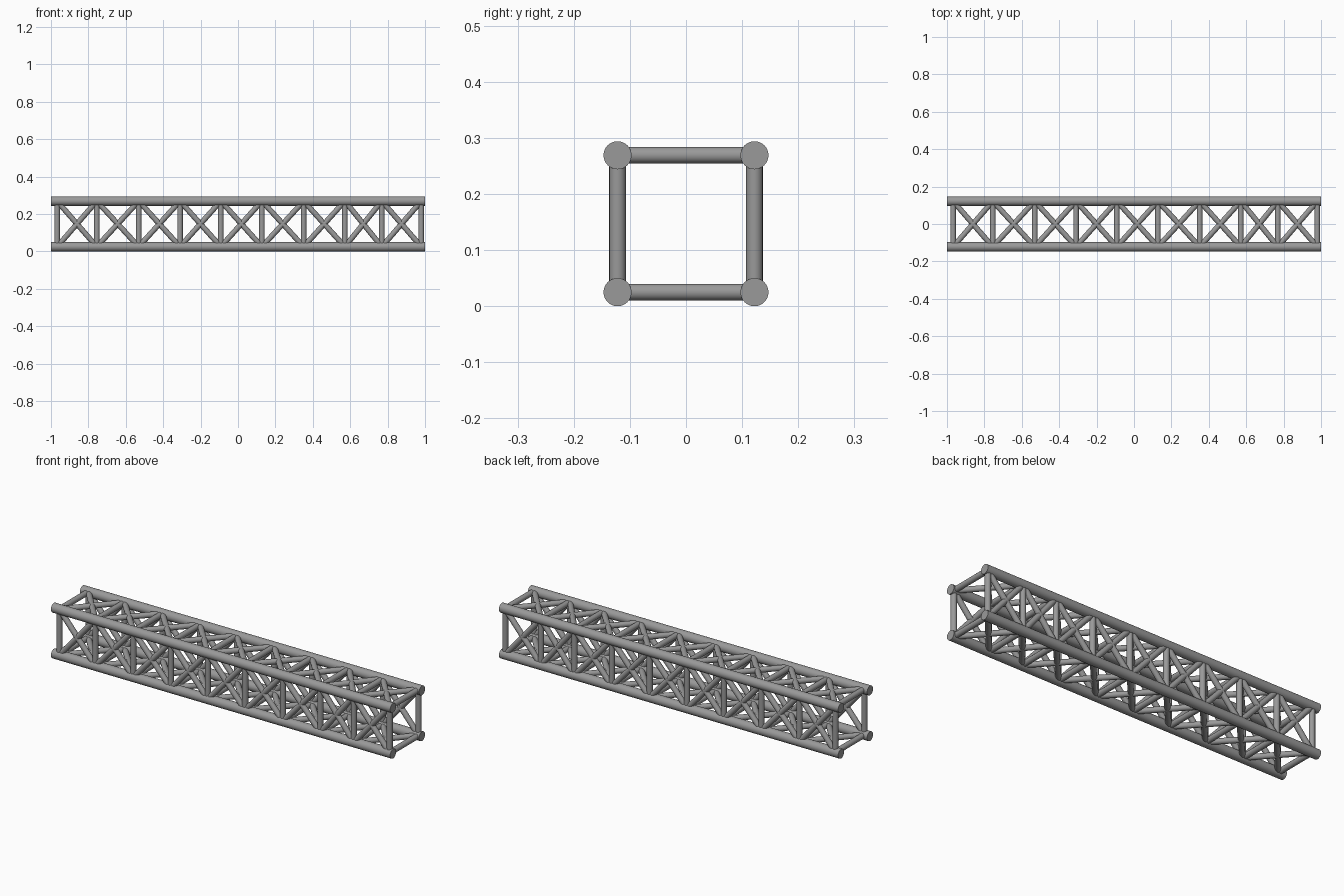
import bpy
import math
from mathutils import Vector

cube = bpy.data.objects.get("Cube")
if cube:
    bpy.data.objects.remove(cube, do_unlink=True)

GREY = (0.32, 0.32, 0.32, 1.0)
metal = bpy.data.materials.new("grey_metal")
metal.use_nodes = True
metal.diffuse_color = GREY
metal.node_tree.nodes["Principled BSDF"].inputs["Base Color"].default_value = GREY

CHORD_R, POST_R, BRACE_R = 0.025, 0.0148, 0.0145
HALF = 0.122                # chord offset from the truss axis
MID_Z = HALF + CHORD_R      # height of the truss axis
STATIONS = [-0.967, -0.755, -0.531, -0.31, -0.092, 0.128, 0.351, 0.571, 0.769, 0.98]


def tube(name, start, end, radius, sides):
    """Smooth round bar between two points."""
    start, end = Vector(start), Vector(end)
    axis = end - start
    bpy.ops.mesh.primitive_cylinder_add(vertices=sides, radius=radius, depth=axis.length,
                                        location=(start + end) / 2)
    bar = bpy.context.object
    bar.name = name
    bar.rotation_euler = axis.to_track_quat('Z', 'Y').to_euler()
    bar.data.materials.append(metal)
    bpy.ops.object.shade_smooth_by_angle(angle=math.radians(40))


# Four long corner chords
corners = {"front_bottom": (-1, -1), "back_bottom": (1, -1),
           "back_top": (1, 1), "front_top": (-1, 1)}
for label, (sy, sz) in corners.items():
    y, z = sy * HALF, MID_Z + sz * HALF
    tube(label + "_chord", (-1, y, z), (1, y, z), CHORD_R, 32)

# Posts and crossed braces on each of the four faces
loop = list(corners.values())
for i, face in enumerate(("bottom", "back", "top", "front")):
    a, b = loop[i], loop[(i + 1) % 4]

    def at(x, corner):
        return (x, corner[0] * HALF, MID_Z + corner[1] * HALF)

    for x in STATIONS:
        tube(face + "_post", at(x, a), at(x, b), POST_R, 20)
    for x0, x1 in zip(STATIONS, STATIONS[1:]):
        tube(face + "_brace_rising", at(x0, a), at(x1, b), BRACE_R, 20)
        tube(face + "_brace_falling", at(x0, b), at(x1, a), BRACE_R, 20)
